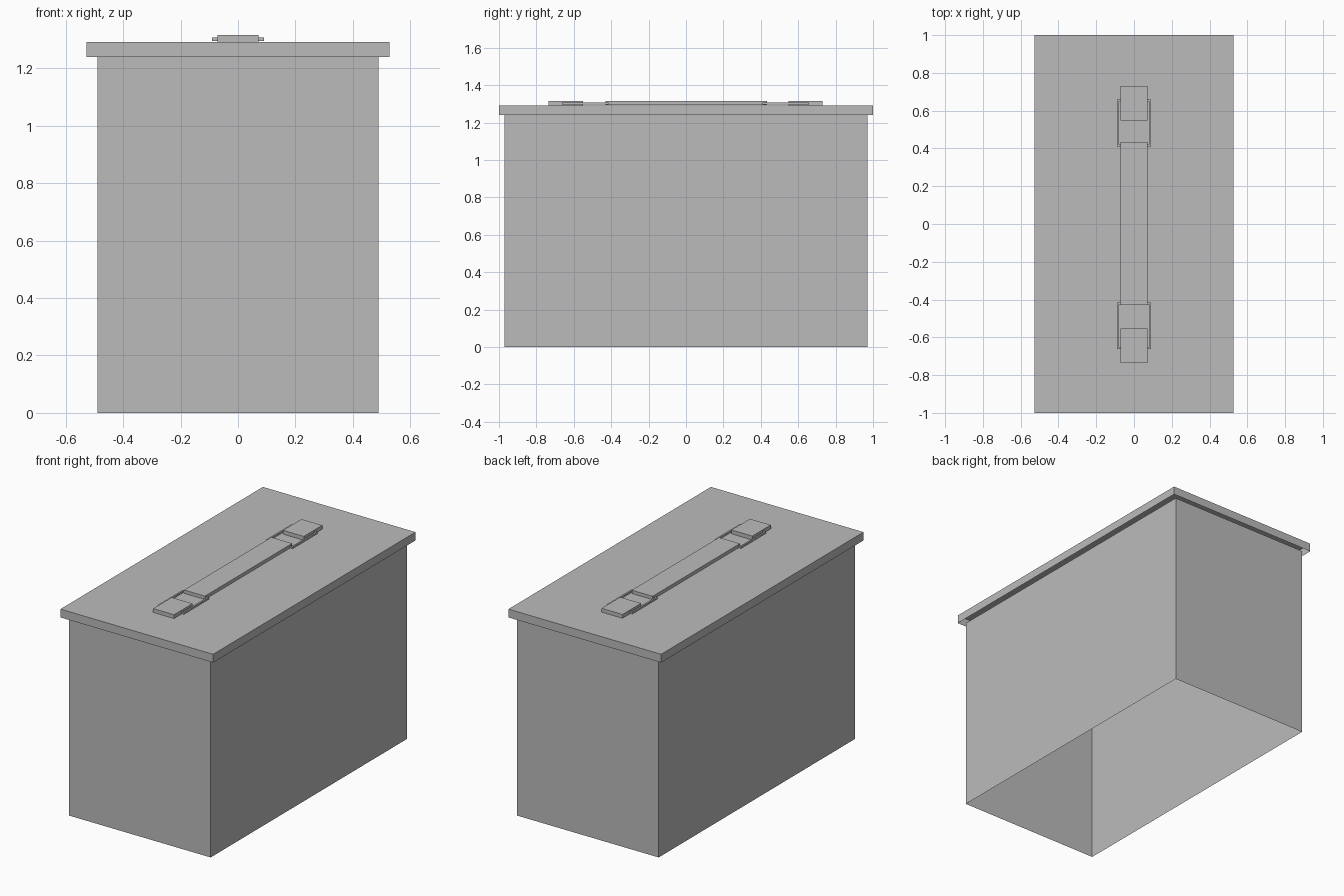
import bpy
import bmesh
from mathutils import Matrix, Vector

cube = bpy.data.objects.get("Cube")
if cube:
    bpy.data.objects.remove(cube, do_unlink=True)

grey = bpy.data.materials.new("plain_grey")
grey.use_nodes = True
grey.diffuse_color = (0.5, 0.5, 0.5, 1)
grey.node_tree.nodes["Principled BSDF"].inputs["Base Color"].default_value = (0.5, 0.5, 0.5, 1)


def add_block(bm, low, high):
    """Add an axis-aligned block between two corners."""
    low, high = Vector(low), Vector(high)
    matrix = Matrix.Translation((low + high) / 2) @ Matrix.Diagonal((*(high - low), 1))
    return bmesh.ops.create_cube(bm, size=1, matrix=matrix)["verts"]


def make_part(name, blocks, open_ends=()):
    """Build a part from blocks, leaving out faces that look along open_ends."""
    bm = bmesh.new()
    for low, high in blocks:
        add_block(bm, low, high)
    bm.normal_update()
    dropped = [f for f in bm.faces if any(f.normal.z * d > 0.9 for d in open_ends)]
    bmesh.ops.delete(bm, geom=dropped, context="FACES")
    mesh = bpy.data.meshes.new(name)
    bm.to_mesh(mesh)
    bm.free()
    mesh.materials.append(grey)
    obj = bpy.data.objects.new(name, mesh)
    bpy.context.collection.objects.link(obj)
    return obj


BODY_TOP, LID_TOP, HANDLE_TOP = 1.24, 1.292, 1.316

# Thin-walled body, open at both ends, and a hollow lid open below
make_part("body_walls", [((-0.49, -0.97, 0), (0.49, 0.97, BODY_TOP))], (1, -1))
make_part("lid", [((-0.528, -1, BODY_TOP), (0.528, 1, LID_TOP))], (-1,))

# Carrying strap along the lid
make_part("handle_strap", [((-0.072, -0.43, LID_TOP + 0.003), (0.072, 0.433, HANDLE_TOP))])

# End mounts and the rectangular rings that link them to the strap
for end, side in (("front", -1), ("back", 1)):
    shift = -0.005 if side < 0 else 0.0

    def span(x0, x1, y0, y1, z0, z1):
        ys = sorted((side * y0 + shift, side * y1 + shift))
        return (x0, ys[0], z0), (x1, ys[1], z1)

    make_part(end + "_mount", [span(-0.072, 0.072, 0.547, 0.73, LID_TOP, HANDLE_TOP)])
    z0, z1 = LID_TOP + 0.004, LID_TOP + 0.015
    make_part(end + "_ring", [
        span(-0.09, -0.08, 0.41, 0.658, z0, z1),
        span(0.08, 0.09, 0.41, 0.658, z0, z1),
        span(-0.08, 0.08, 0.41, 0.42, z0, z1),
        span(-0.08, 0.08, 0.648, 0.658, z0, z1),
    ])
